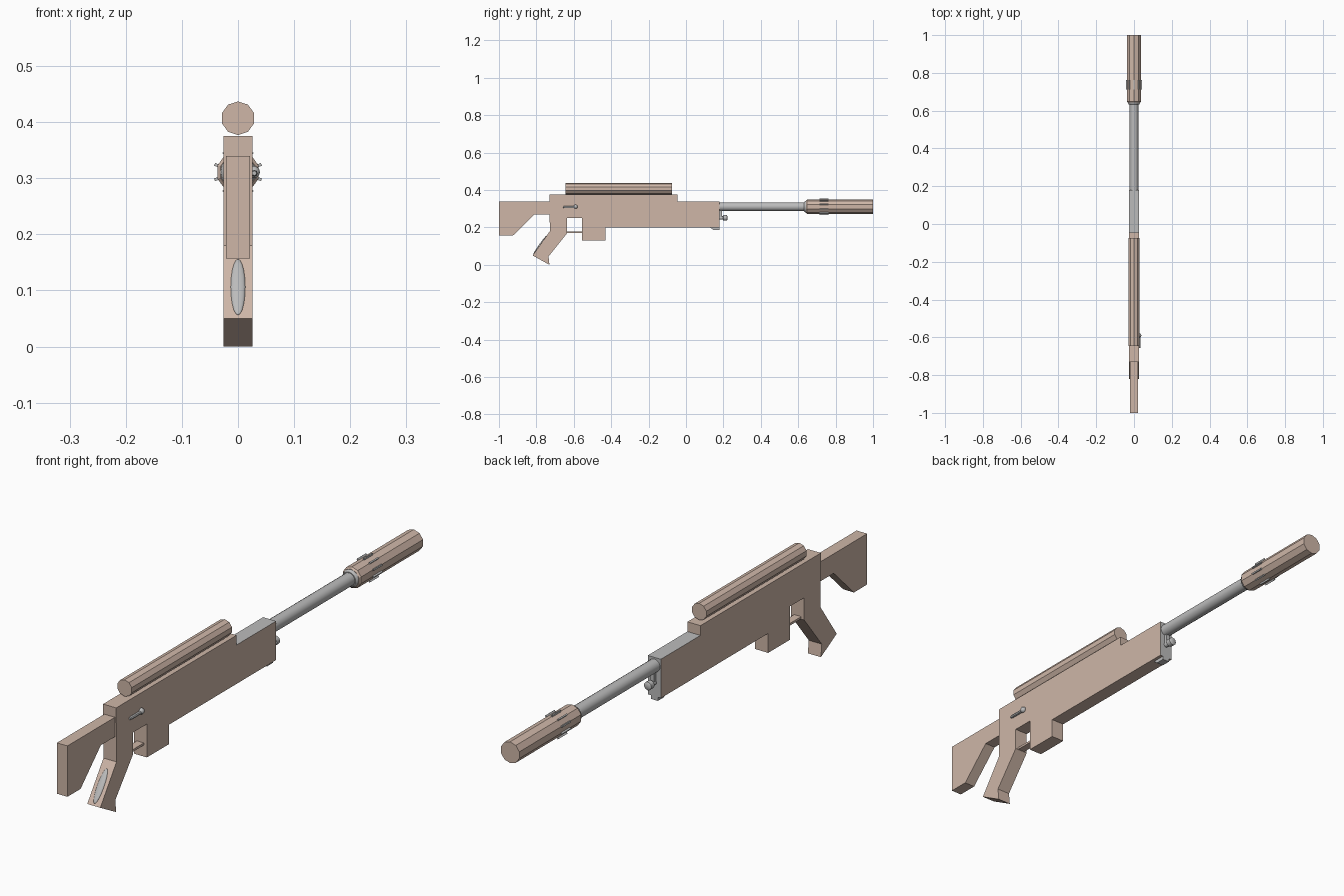
import bpy, bmesh, math
from mathutils import Vector

if "Cube" in bpy.data.objects:
    bpy.data.objects.remove(bpy.data.objects["Cube"])

def material(name, rgb):
    m = bpy.data.materials.new(name)
    m.diffuse_color = (*rgb, 1)
    m.use_nodes = True
    m.node_tree.nodes["Principled BSDF"].inputs["Base Color"].default_value = m.diffuse_color
    return m

TAN = material("tan", (0.62, 0.47, 0.39))
GREY = material("grey", (0.5, 0.5, 0.5))

def finish(name, bm, mats, smooth=False):
    bmesh.ops.recalc_face_normals(bm, faces=bm.faces)
    me = bpy.data.meshes.new(name)
    bm.to_mesh(me)
    bm.free()
    ob = bpy.data.objects.new(name, me)
    bpy.context.collection.objects.link(ob)
    for m in mats:
        me.materials.append(m)
    if smooth:
        me.shade_smooth()
        bpy.context.view_layer.objects.active = ob
        ob.select_set(True)
        bpy.ops.object.shade_smooth_by_angle(angle=math.radians(40))
        ob.select_set(False)
    return ob

def slab(name, profile, x0, x1, *mats):
    """Side outline in (y, z), extruded across x."""
    bm = bmesh.new()
    f = bm.faces.new([bm.verts.new((x0, y, z)) for y, z in profile])
    ext = bmesh.ops.extrude_face_region(bm, geom=[f])
    bmesh.ops.translate(bm, vec=(x1 - x0, 0, 0),
                        verts=[v for v in ext["geom"] if isinstance(v, bmesh.types.BMVert)])
    return finish(name, bm, mats)

def tube(name, rings, x, z, sides, mat, smooth=False):
    """Solid turned along y from (y, radius) rings, with a vertex on top."""
    bm = bmesh.new()
    loops = [[bm.verts.new((x + r * math.sin(2 * math.pi * i / sides), y,
                            z + r * math.cos(2 * math.pi * i / sides)))
              for i in range(sides)] for y, r in rings]
    for a, b in zip(loops, loops[1:]):
        for i in range(sides):
            j = (i + 1) % sides
            bm.faces.new((a[i], a[j], b[j], b[i]))
    bm.faces.new(loops[0])
    bm.faces.new(loops[-1])
    return finish(name, bm, [mat], smooth)

# receiver with magazine and pistol grip in one outline
body = slab("receiver", [(-.73, .375), (-.045, .375), (-.045, .34), (.18, .34), (.18, .2),
                         (-.43, .2), (-.43, .13), (-.555, .13), (-.555, .25), (-.635, .25),
                         (-.635, .17), (-.735, .045), (-.73, 0), (-.82, .05), (-.728, .18)],
            -.026, .026, TAN, GREY)
# bare metal on the front end and on the lower top
for p in body.data.polygons:
    if p.normal.y > .9 and p.center.y > .1 or p.normal.z > .9 and p.center.y > 0:
        p.material_index = 1

# shoulder stock
slab("stock", [(-1, .34), (-.73, .34), (-.73, .27), (-.81, .27), (-.925, .157), (-1, .157)],
     -.021, .021, TAN)

# trigger guard and front lug
slab("trigger_guard", [(-.645, .179), (-.55, .179), (-.55, .171), (-.645, .171)], -.014, .014, TAN)
slab("front_lug", [(.13, .2), (.145, .187), (.18, .187), (.18, .2)], -.014, .014, GREY)

# scope tube, barrel and suppressor
BZ = .311
tube("scope", [(-.645, .03), (-.075, .03)], 0, .407, 10, TAN)
tube("barrel", [(.17, .023), (.65, .023)], 0, BZ, 16, GREY, True)
tube("suppressor_collar", [(.632, .026), (.636, .03), (.645, .032)], 0, BZ, 16, GREY, True)
tube("suppressor", [(.642, .033), (.648, .0385), (1, .0385)], 0, BZ, 10, TAN)

# short ribs around the suppressor
for i in range(10):
    a = 2 * math.pi * i / 10
    out = Vector((math.sin(a), 0, math.cos(a)))
    side = Vector((math.cos(a), 0, -math.sin(a)))
    bm = bmesh.new()
    bmesh.ops.create_cube(bm, size=1)
    for v in bm.verts:
        x, y, z = v.co
        v.co = Vector((0, .738 + .05 * y, BZ)) + side * (.005 * x) + out * (.039 + .01 * z)
    finish(f"suppressor_rib_{i}", bm, [GREY])

# gas rod under the barrel, with its link
tube("gas_rod", [(.17, .009), (.198, .009), (.2, .015), (.218, .015), (.221, .011)],
     0, .251, 12, GREY, True)
slab("rod_link", [(.18, .295), (.192, .295), (.192, .25), (.18, .25)], -.007, .007, GREY)

# bolt handle on the right side
tube("bolt_handle", [(-.657, .004), (-.65, .006), (-.59, .006)], .029, .309, 8, GREY, True)
bm = bmesh.new()
bmesh.ops.create_uvsphere(bm, u_segments=12, v_segments=8, radius=.011)
bmesh.ops.translate(bm, verts=bm.verts, vec=(.028, -.59, .311))
finish("bolt_knob", bm, [GREY], True)

# oval palm swell on the back of the grip
bm = bmesh.new()
bmesh.ops.create_uvsphere(bm, u_segments=16, v_segments=10, radius=1)
d = Vector((0, .092, .13)).normalized()
n = Vector((0, -d.z, d.y))
for v in bm.verts:
    x, y, z = v.co
    v.co = Vector((.013 * x, -.781, .106)) + d * (.061 * z) + n * (.005 * y)
finish("grip_swell", bm, [GREY], True)
